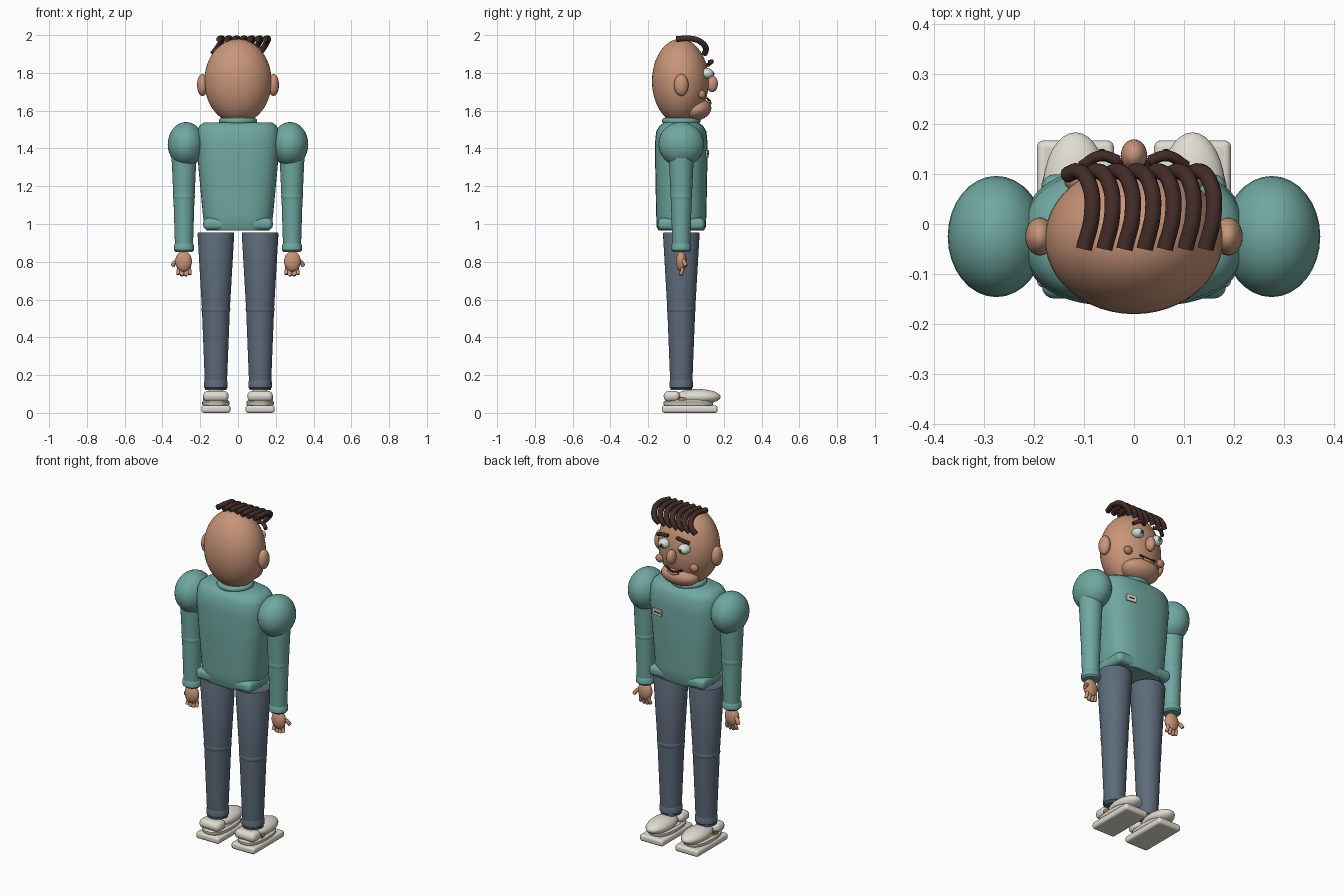
import bpy, bmesh, math
from mathutils import Vector

old = bpy.data.objects.get("Cube")
if old:
    bpy.data.objects.remove(old, do_unlink=True)


def material(name, rgb):
    m = bpy.data.materials.new(name)
    m.use_nodes = True
    m.diffuse_color = (*rgb, 1)
    m.node_tree.nodes["Principled BSDF"].inputs["Base Color"].default_value = (*rgb, 1)
    return m


SKIN = material("skin", (0.58, 0.30, 0.19))
BLUSH = material("blush", (0.50, 0.22, 0.15))
TEAL = material("teal_knit", (0.16, 0.39, 0.35))
DENIM = material("slate_denim", (0.11, 0.145, 0.195))
CREAM = material("cream", (0.74, 0.72, 0.63))
HAIR = material("dark_brown", (0.055, 0.025, 0.02))
WHITE = material("eye_white", (0.68, 0.76, 0.71))
IRIS = material("grey_green", (0.12, 0.24, 0.21))
BLACK = material("near_black", (0.015, 0.012, 0.012))
ORANGE = material("orange", (0.60, 0.24, 0.08))
CY = -0.025  # depth of the body axis


def finish(obj, name, mat, angle=40):
    obj.name = name
    obj.data.name = name
    obj.data.materials.clear()
    obj.data.materials.append(mat)
    bpy.ops.object.select_all(action='DESELECT')
    obj.select_set(True)
    bpy.context.view_layer.objects.active = obj
    bpy.ops.object.shade_smooth_by_angle(angle=math.radians(angle))
    return obj


def ellipsoid(name, mat, centre, radii, rot=(0, 0, 0), seg=32):
    bpy.ops.mesh.primitive_uv_sphere_add(segments=seg, ring_count=seg // 2, radius=1,
                                         location=centre, rotation=rot)
    obj = bpy.context.object
    obj.scale = radii
    return finish(obj, name, mat)


def box(name, mat, centre, half, bevel=0.0, rot=(0, 0, 0)):
    bpy.ops.mesh.primitive_cube_add(size=2, location=centre, rotation=rot)
    obj = bpy.context.object
    obj.scale = half
    bpy.ops.object.transform_apply(location=False, rotation=False, scale=True)
    if bevel:
        mod = obj.modifiers.new("rounded", 'BEVEL')
        mod.width, mod.segments = bevel, 4
    return finish(obj, name, mat)


def loft(name, mat, rings, cx=0, cy=CY, power=2.0, seg=40):
    """Stack of (z, half width, half depth) superellipse rings, capped."""
    bm = bmesh.new()
    layers = []
    for z, rx, ry in rings:
        layer = []
        for i in range(seg):
            a = math.tau * i / seg
            c, s = math.cos(a), math.sin(a)
            px = math.copysign(abs(c) ** (2 / power), c)
            py = math.copysign(abs(s) ** (2 / power), s)
            layer.append(bm.verts.new((cx + rx * px, cy + ry * py, z)))
        layers.append(layer)
    for low, high in zip(layers, layers[1:]):
        for i in range(seg):
            j = (i + 1) % seg
            bm.faces.new((low[i], low[j], high[j], high[i]))
    bm.faces.new(layers[0][::-1])
    bm.faces.new(layers[-1])
    mesh = bpy.data.meshes.new(name)
    bm.to_mesh(mesh)
    bm.free()
    obj = bpy.data.objects.new(name, mesh)
    bpy.context.collection.objects.link(obj)
    return finish(obj, name, mat)


def tube(name, mat, points, radius):
    curve = bpy.data.curves.new(name, 'CURVE')
    curve.dimensions = '3D'
    curve.bevel_depth, curve.bevel_resolution = radius, 3
    curve.use_fill_caps = True
    spline = curve.splines.new('BEZIER')
    spline.bezier_points.add(len(points) - 1)
    for bp, p in zip(spline.bezier_points, points):
        bp.co = p
        bp.handle_left_type = bp.handle_right_type = 'AUTO'
    obj = bpy.data.objects.new(name, curve)
    bpy.context.collection.objects.link(obj)
    bpy.ops.object.select_all(action='DESELECT')
    obj.select_set(True)
    bpy.context.view_layer.objects.active = obj
    bpy.ops.object.convert(target='MESH')
    return finish(bpy.context.object, name, mat, 50)


def band(name, mat, x, z, radius, thick):
    bpy.ops.mesh.primitive_torus_add(location=(x, CY, z), major_radius=radius, minor_radius=thick,
                                     major_segments=32, minor_segments=12)
    return finish(bpy.context.object, name, mat)


# Torso with square hem and collar
loft("torso", TEAL, [(0.965, .165, .12), (0.985, .178, .13), (1.05, .186, .133), (1.25, .205, .137),
                     (1.42, .22, .14), (1.49, .217, .133), (1.52, .205, .115), (1.538, .18, .09)],
     power=2.7, seg=48)
box("hem", TEAL, (0, CY, 1.0), (.184, .124, .032), 0.025)
loft("neck", SKIN, [(1.50, .085, .085), (1.60, .085, .085)])
band("collar", TEAL, 0, 1.545, .085, .017)

# Chest badge with a single printed bar
badge_rot = (math.radians(-3), 0, math.radians(-9))
box("badge", CREAM, (.112, .112, 1.372), (.031, .004, .019), 0, badge_rot)
box("badge_bar", BLACK, (.1125, .1155, 1.372), (.019, .002, .003), 0, badge_rot)

# Head
ellipsoid("head", SKIN, (0, -.03, 1.756), (.178, .15, .224), seg=48)
ellipsoid("jaw", SKIN, (0, .053, 1.605), (.115, .082, .058), (math.radians(12), 0, 0))
ellipsoid("nose", SKIN, (0, .138, 1.742), (.026, .031, .044))
tube("mouth", BLACK, [(-.052, .112, 1.664), (0, .126, 1.651), (.052, .112, 1.664)], .006)
tube("lower_lip", BLUSH, [(-.034, .119, 1.648), (0, .128, 1.640), (.034, .119, 1.648)], .008)

# Swept strands of hair
for i in range(7):
    x = -.10 + .0405 * i
    tube(f"hair_strand_{i + 1}", HAIR,
         [(x, -.05, 1.979), (x + .016, .02, 1.982), (x + .012, .075, 1.966),
          (x - .01, .105, 1.93), (x - .034, .098, 1.90)], .016)

for side, s in (("left", 1), ("right", -1)):
    # Face details
    ellipsoid(f"ear_{side}", SKIN, (s * .188, CY, 1.736), (.029, .038, .058))
    ellipsoid(f"cheek_{side}", BLUSH, (s * .113, .085, 1.685), (.026, .02, .024))
    ellipsoid(f"eye_{side}", WHITE, (s * .066, .11, 1.797), (.034, .036, .028))
    ellipsoid(f"iris_{side}", IRIS, (s * .064, .140, 1.795), (.014, .008, .015), seg=20)
    ellipsoid(f"pupil_{side}", BLACK, (s * .064, .146, 1.795), (.007, .004, .008), seg=16)
    tube(f"eyebrow_{side}", HAIR, [(s * .105, .115, 1.842), (s * .066, .136, 1.860),
                                   (s * .03, .126, 1.858)], .011)

    # Arm
    x = s * .286
    ellipsoid(f"shoulder_{side}", TEAL, (s * .275, CY, 1.422), (.097, .121, .118))
    loft(f"upper_arm_{side}", TEAL, [(1.14, .056, .056), (1.40, .068, .068)], x)
    ellipsoid(f"elbow_{side}", TEAL, (x, CY, 1.145), (.058, .058, .05))
    loft(f"forearm_{side}", TEAL, [(0.86, .047, .046), (1.15, .056, .056)], x)
    loft(f"cuff_{side}", TEAL, [(.853, .044, .044), (.862, .053, .052), (.888, .053, .052),
                                (.898, .046, .046)], x)

    # Hand, with the thumb on the outer side
    ellipsoid(f"palm_{side}", SKIN, (x + s * .002, CY, .802), (.044, .028, .055))
    for f in range(4):
        off = -.03 + .02 * f
        end = .722 + .007 * abs(f - 1.5)
        tube(f"finger_{side}_{f + 1}", SKIN,
             [(x + off * .8, CY, .79), (x + off, CY + .004, .752), (x + off * 1.05, CY - .004, end)], .0095)
    tube(f"thumb_{side}", SKIN, [(x + s * .025, CY + .006, .81), (x + s * .048, CY + .016, .797),
                                 (x + s * .060, CY + .024, .778)], .011)

    # Leg
    x = s * .117
    loft(f"thigh_{side}", DENIM, [(.55, .074, .074), (.948, .097, .097), (.956, .094, .094)], x)
    ellipsoid(f"knee_{side}", DENIM, (x, CY, .548), (.0765, .0765, .05))
    loft(f"shin_{side}", DENIM, [(.12, .057, .057), (.55, .074, .074)], x)
    loft(f"trouser_cuff_{side}", DENIM, [(.125, .052, .052), (.135, .062, .062), (.165, .062, .062),
                                         (.177, .056, .056)], x)

    # Shoe
    box(f"sole_{side}", CREAM, (x, .02, .02), (.077, .147, .02), 0.014)
    loft(f"midsole_{side}", CREAM, [(.036, .066, .125), (.046, .073, .132), (.058, .073, .132),
                                    (.068, .062, .12)], x, .012, 2.6)
    ellipsoid(f"shoe_upper_{side}", CREAM, (x, .062, .085), (.066, .121, .041))
    box(f"shoe_heel_{side}", CREAM, (x, -.075, .088), (.068, .043, .028), 0.026)
    box(f"shoe_accent_{side}", ORANGE, (s * .179, -.022, .074), (.004, .017, .008),
        0, (0, 0, s * math.radians(12)))
